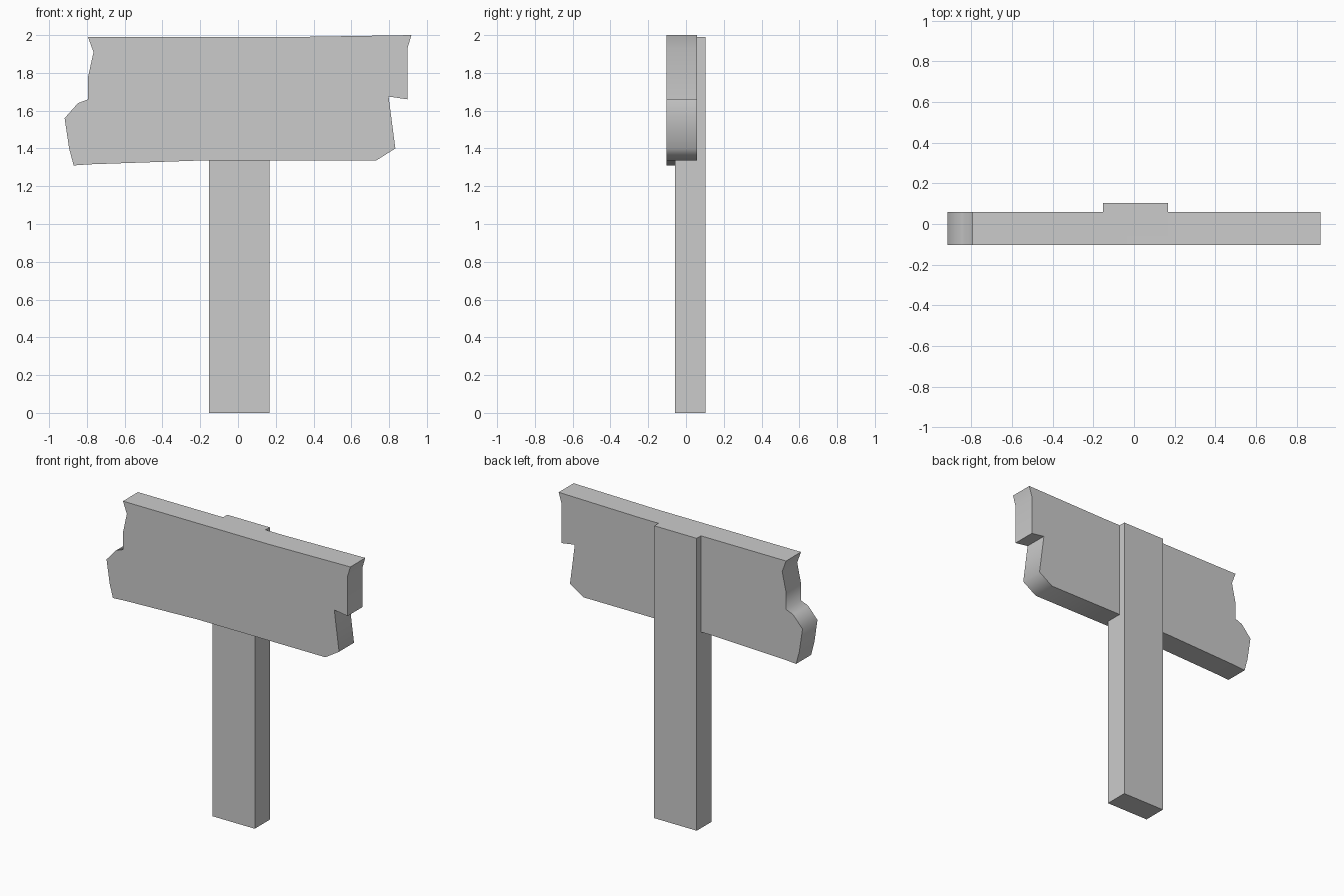
import bpy, bmesh, math

if "Cube" in bpy.data.objects:
    bpy.data.objects.remove(bpy.data.objects["Cube"])


def extrude_profile(name, profile, y0, y1, smooth_angle=None):
    """Extrude an XZ outline from y0 to y1."""
    bm = bmesh.new()
    face = bm.faces.new([bm.verts.new((x, y0, z)) for x, z in profile])
    ret = bmesh.ops.extrude_face_region(bm, geom=[face])
    moved = [v for v in ret["geom"] if isinstance(v, bmesh.types.BMVert)]
    bmesh.ops.translate(bm, verts=moved, vec=(0, y1 - y0, 0))
    bmesh.ops.recalc_face_normals(bm, faces=bm.faces)
    mesh = bpy.data.meshes.new(name)
    bm.to_mesh(mesh)
    bm.free()
    obj = bpy.data.objects.new(name, mesh)
    bpy.context.collection.objects.link(obj)
    if smooth_angle:
        bpy.ops.object.select_all(action="DESELECT")
        obj.select_set(True)
        bpy.context.view_layer.objects.active = obj
        bpy.ops.object.shade_smooth_by_angle(angle=math.radians(smooth_angle))
    return obj


# Upright post, behind the board
extrude_profile("post", [(-0.153, 0), (0.167, 0), (0.167, 1.99), (-0.153, 1.99)],
                -0.058, 0.103)

# Sign board with broken ends
board_outline = [
    (-0.794, 1.99), (-0.765, 1.91), (-0.794, 1.777), (-0.794, 1.66),
    (-0.847, 1.64), (-0.918, 1.56), (-0.894, 1.40), (-0.87, 1.31),
    (-0.783, 1.316), (-0.23, 1.335), (0.73, 1.335), (0.833, 1.40),
    (0.797, 1.675), (0.897, 1.66), (0.897, 1.93), (0.918, 2.0), (0.30, 1.99),
]
extrude_profile("sign_board", board_outline, -0.103, 0.058, 70)
